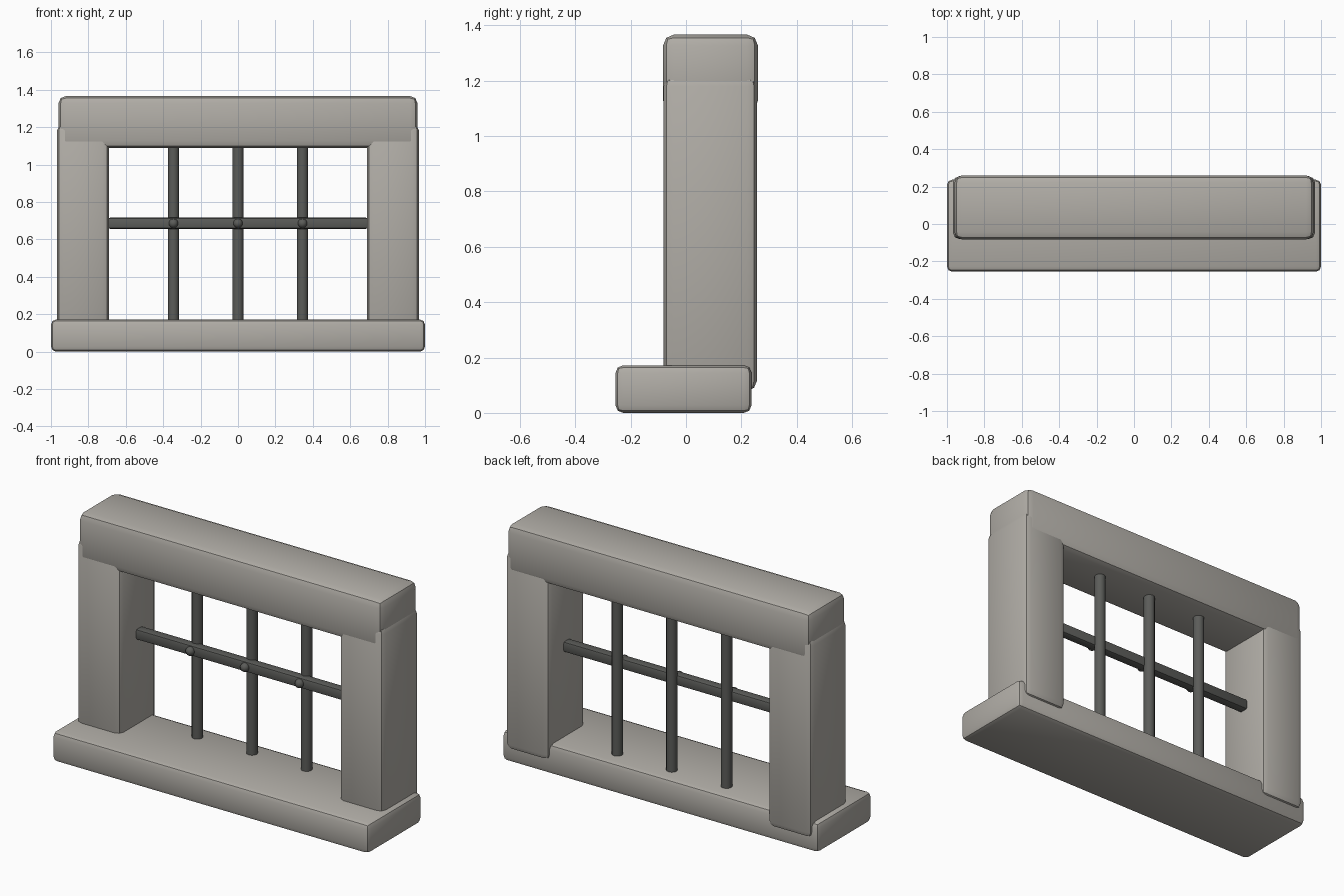
import bpy
from math import radians

cube = bpy.data.objects.get("Cube")
if cube:
    bpy.data.objects.remove(cube, do_unlink=True)


def material(name, rgb):
    m = bpy.data.materials.new(name)
    m.use_nodes = True
    m.diffuse_color = (*rgb, 1)
    m.node_tree.nodes["Principled BSDF"].inputs["Base Color"].default_value = (*rgb, 1)
    return m


stone = material("warm_grey_stone", (0.44, 0.42, 0.385))
iron = material("dark_iron", (0.105, 0.107, 0.1))


def finish(name, mat):
    obj = bpy.context.object
    obj.name = name
    obj.data.materials.append(mat)
    bpy.ops.object.shade_smooth_by_angle(angle=radians(40))
    return obj


def block(name, low, high, bevel, mat):
    """Bevelled box between two corners."""
    bpy.ops.mesh.primitive_cube_add(size=1, location=[(a + b) / 2 for a, b in zip(low, high)])
    bpy.context.object.scale = [b - a for a, b in zip(low, high)]
    bpy.ops.object.transform_apply(location=False, rotation=False, scale=True)
    mod = bpy.context.object.modifiers.new("soft_edges", "BEVEL")
    mod.width = bevel
    mod.segments = 2
    bpy.ops.object.modifier_apply(modifier=mod.name)
    return finish(name, mat)


# Stone frame
block("sill", (-1, -0.255, 0), (1, 0.237, 0.172), 0.028, stone)
block("lintel", (-0.96, -0.083, 1.088), (0.96, 0.26, 1.367), 0.04, stone)
for side, x in (("left", 0.829), ("right", -0.829)):
    block(side + "_jamb", (x - 0.139, -0.081, 0.08), (x + 0.139, 0.256, 1.215), 0.035, stone)

# Iron grille: upright rods, a flat crossbar and a rivet at each crossing
block("crossbar", (-0.695, 0.065, 0.657), (0.695, 0.12, 0.716), 0.01, iron)
for label, x in (("right", -0.345), ("middle", 0), ("left", 0.345)):
    bpy.ops.mesh.primitive_cylinder_add(vertices=12, radius=0.03, depth=1.0,
                                        location=(x, 0.127, 0.63))
    finish(label + "_rod", iron)
    bpy.ops.mesh.primitive_uv_sphere_add(segments=12, ring_count=8, radius=0.025,
                                         location=(x, 0.062, 0.686))
    finish(label + "_rivet", iron)
